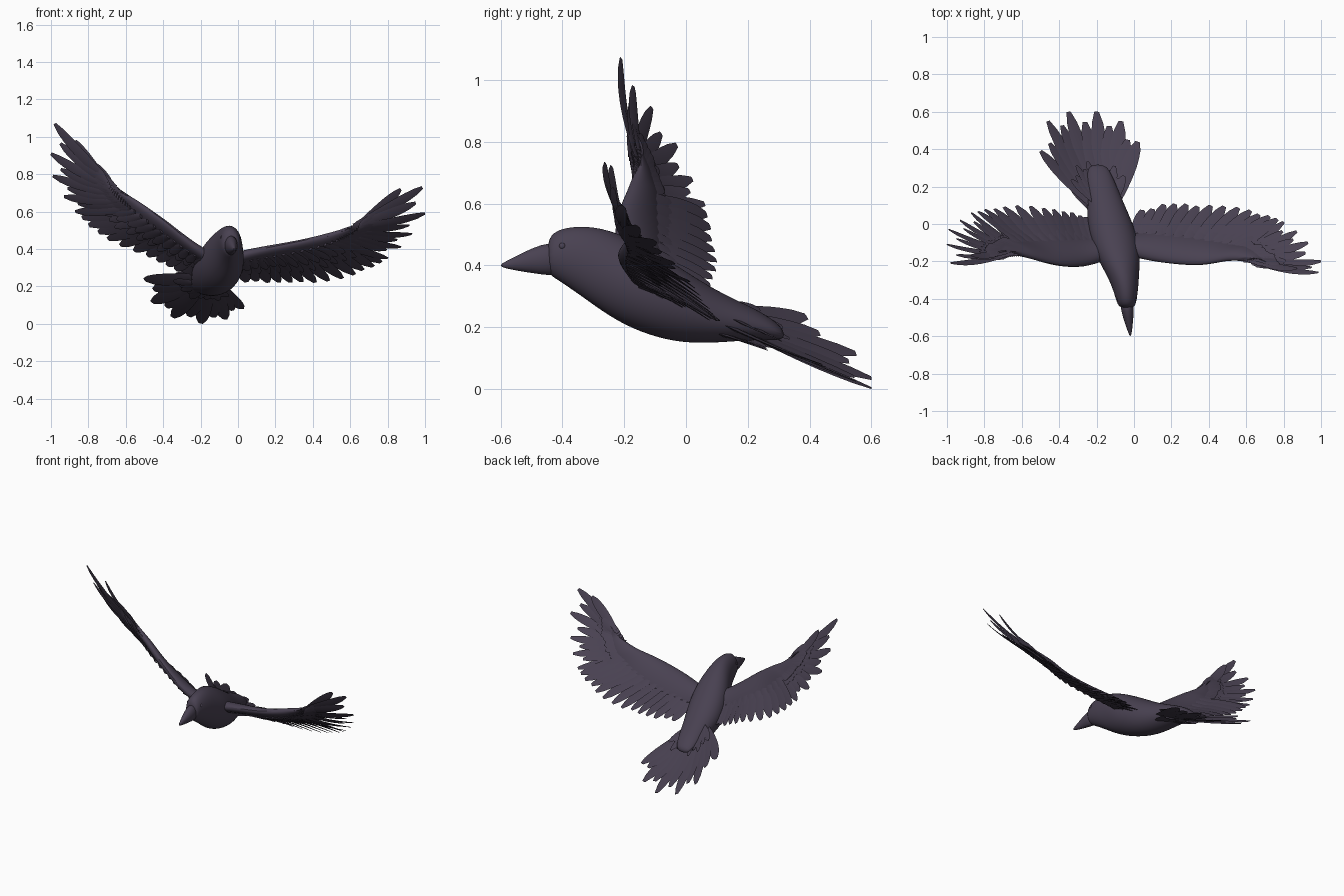
import bpy, bmesh, math, random
from mathutils import Vector, Matrix

random.seed(4)
if "Cube" in bpy.data.objects:
    bpy.data.objects.remove(bpy.data.objects["Cube"])

# One dark plumage colour for the whole bird
COLOUR = (0.066, 0.053, 0.083, 1)
plumage = bpy.data.materials.new("dark_plumage")
plumage.diffuse_color = COLOUR
plumage.use_nodes = True
shader = plumage.node_tree.nodes["Principled BSDF"]
shader.inputs["Base Color"].default_value = COLOUR
shader.inputs["Roughness"].default_value = 0.8


def spline(points, t):
    """Smooth curve through points; t counts from 0 to the last index."""
    p = [Vector(q) for q in points]
    p = [2 * p[0] - p[1]] + p + [2 * p[-1] - p[-2]]
    i = max(0, min(int(t), len(points) - 2))
    a, b, c, d = p[i:i + 4]
    f = t - i
    return b + 0.5 * f * (c - a + f * (2 * a - 5 * b + 4 * c - d
                                       + f * (3 * (b - c) + d - a)))


def add_loft(bm, rings):
    """Skin a closed, capped surface over a row of rings."""
    rows = [[bm.verts.new(p) for p in ring] for ring in rings]
    n = len(rows[0])
    for r, s in zip(rows, rows[1:]):
        for k in range(n):
            bm.faces.new((r[k], r[(k + 1) % n], s[(k + 1) % n], s[k]))
    bm.faces.new(rows[0][::-1])
    bm.faces.new(rows[-1])


def finish(bm, name, levels=0):
    bmesh.ops.recalc_face_normals(bm, faces=bm.faces)
    mesh = bpy.data.meshes.new(name)
    bm.to_mesh(mesh)
    bm.free()
    obj = bpy.data.objects.new(name, mesh)
    bpy.context.collection.objects.link(obj)
    mesh.materials.append(plumage)
    if levels:
        obj.modifiers.new("smooth", "SUBSURF").levels = levels
        obj.modifiers["smooth"].render_levels = levels
    bpy.ops.object.select_all(action="DESELECT")
    obj.select_set(True)
    bpy.context.view_layer.objects.active = obj
    bpy.ops.object.shade_smooth_by_angle(angle=math.radians(50))


BLADE = (0.6, 0.75, 0.88, 0.96, 1, 1, 0.9, 0.72, 0.3)


def add_feather(bm, root, tip, normal, width, sag=0.0, roll=0.15, thick=0.006):
    """Thin curved blade with a raised central shaft."""
    axis = tip - root
    mid = root.lerp(tip, 0.55) - normal * sag * axis.length
    rings = []
    for i, w in enumerate(BLADE):
        t = i / (len(BLADE) - 1)
        centre = root.lerp(mid, t).lerp(mid.lerp(tip, t), t)
        tangent = (mid - root).lerp(tip - mid, t).normalized()
        side = tangent.cross(normal).normalized()
        side = Matrix.Rotation(roll, 3, tangent) @ side
        up = side.cross(tangent)
        half = side * width * w * 0.5
        rib = up * thick * (1.2 - t)
        rings.append([centre + half, centre + rib, centre - half, centre - rib])
    add_loft(bm, rings)


def oval_loft(name, sections, levels, sides=16):
    """Loft of ovals given as (y, x, z, half width, half height)."""
    bm = bmesh.new()
    rings = []
    for y, x, z, w, h in sections:
        ring = [math.tau * k / sides for k in range(sides)]
        rings.append([Vector((x + w * math.cos(a), y, z + h * math.sin(a))) for a in ring])
    add_loft(bm, rings)
    finish(bm, name, levels)


# Body and head in one flowing form, with the beak stepped in front
oval_loft("body", [
    (-0.45, -0.037, 0.425, 0.036, 0.052),
    (-0.425, -0.04, 0.438, 0.053, 0.08),
    (-0.34, -0.045, 0.416, 0.07, 0.116),
    (-0.25, -0.065, 0.376, 0.095, 0.144),
    (-0.15, -0.09, 0.328, 0.128, 0.148),
    (-0.03, -0.12, 0.275, 0.13, 0.128),
    (0.08, -0.145, 0.238, 0.107, 0.092),
    (0.18, -0.17, 0.218, 0.088, 0.063),
    (0.26, -0.185, 0.2, 0.07, 0.042),
    (0.32, -0.195, 0.175, 0.045, 0.018)], 2)
oval_loft("beak", [
    (-0.40, -0.04, 0.42, 0.04, 0.06),
    (-0.47, -0.034, 0.42, 0.034, 0.05),
    (-0.53, -0.028, 0.41, 0.022, 0.031),
    (-0.58, -0.021, 0.402, 0.01, 0.013),
    (-0.60, -0.02, 0.40, 0.003, 0.004)], 1)

# Eyes
for side in (-1, 1):
    bm = bmesh.new()
    spot = Matrix.Translation((-0.041 + side * 0.044, -0.4, 0.462))
    bmesh.ops.create_uvsphere(bm, u_segments=12, v_segments=8, radius=0.012, matrix=spot)
    finish(bm, "left_eye" if side > 0 else "right_eye")


def build_wing(label, bone, tips):
    last = len(tips) - 1
    fan = 5                                 # feathers forming the open fingers

    def frame(v):
        u = 1 - 0.06 * v if v <= fan else 0.7 * (1 - (v - fan) / (last - fan))
        root = spline(bone, u * (len(bone) - 1))
        tip = spline(tips, v)
        m = min(max(v, 1.5), last - 0.3)
        along = spline(tips, m + 0.2) - spline(tips, m - 0.2)
        normal = along.cross(tip - root).normalized()
        return root, tip, normal if normal.z > 0 else -normal

    # Long flight feathers, the fingers bowed upwards
    bm = bmesh.new()
    steps = [0, 1, 1.5, 2, 2.5, 3, 3.5, 4, 4.5, 5] + [fan + 0.29 * k for k in range(1, 14)]
    for v in steps:
        root, tip, normal = frame(v)
        inner = v > fan
        if inner:
            tip = tip.lerp(root, 0.05 * random.random())
        elif v % 1:
            tip = tip.lerp(root, 0.13)
        add_feather(bm, root.lerp(tip, 0.08), tip, normal,
                    0.078 if inner else 0.058, -0.03 if inner else 0.08)
    finish(bm, label + "_flight_feathers")

    # Arm and smooth covert surface, tapered to the hand
    bm = bmesh.new()
    rings = []
    for i in range(25):
        v = last * i / 24
        root, tip, normal = frame(v)
        s = v / last
        chord = (tip - root) * (0.32 + 0.2 * s)
        thick = 0.012 + 0.036 * s
        ring = []
        for k in range(14):
            a = math.tau * k / 14
            f = (1 - math.cos(a)) / 2
            lift = thick * math.sin(a) * (1 - 0.7 * f) + 0.01 * math.sin(math.pi * f)
            ring.append(root + chord * f + normal * lift)
        rings.append(ring)
    add_loft(bm, rings)
    finish(bm, label + "_arm", 1)

    # Short overlapping coverts on the upper and lower faces
    bm = bmesh.new()
    for lift, reach in ((0.012, 0.58), (-0.01, 0.66), (-0.022, 0.5)):
        for k in range(26):
            v = 1.2 + (last - 1.3) * k / 25
            root, tip, normal = frame(v)
            shift = normal * lift
            end = reach + random.uniform(-0.03, 0.03) - (0.12 if v < fan else 0)
            add_feather(bm, root.lerp(tip, 0.15) + shift, root.lerp(tip, end) + shift * 0.6,
                        normal, 0.05, -0.03)
    finish(bm, label + "_coverts")


build_wing("right_wing",
           [(-0.09, -0.17, 0.33), (-0.25, -0.225, 0.435), (-0.39, -0.225, 0.55),
            (-0.54, -0.185, 0.655), (-0.68, -0.145, 0.735)],
           [(-0.87, -0.17, 0.98), (-0.98, -0.21, 1.07), (-1, -0.11, 0.91),
            (-0.99, -0.03, 0.79), (-0.93, 0.02, 0.68), (-0.87, 0.06, 0.6),
            (-0.73, 0.09, 0.47), (-0.5, 0.1, 0.36), (-0.32, 0.06, 0.28), (-0.2, 0.02, 0.25)])
build_wing("left_wing",
           [(-0.03, -0.17, 0.365), (0.14, -0.205, 0.405), (0.34, -0.22, 0.445),
            (0.5, -0.195, 0.485), (0.64, -0.195, 0.525)],
           [(0.87, -0.24, 0.72), (0.985, -0.26, 0.73), (1, -0.2, 0.59),
            (0.93, -0.1, 0.48), (0.87, -0.04, 0.41), (0.8, 0.01, 0.35),
            (0.66, 0.07, 0.27), (0.42, 0.1, 0.22), (0.2, 0.11, 0.22), (0, 0.07, 0.22)])

# Fanned tail: long feathers plus short coverts above and below the root
TAIL = [(-0.5, 0.39, 0.235), (-0.46, 0.55, 0.115), (-0.35, 0.6, 0.035),
        (-0.2, 0.6, 0.003), (-0.07, 0.55, 0.025), (0.02, 0.44, 0.08)]
bm = bmesh.new()
for k in range(11):
    s = k / 10
    tip = spline(TAIL, s * 5)
    across = spline(TAIL, min(s * 5 + 0.3, 5)) - spline(TAIL, max(s * 5 - 0.3, 0))
    root = Vector((-0.22 + 0.11 * s, 0.1, 0.25 - 0.03 * s))
    normal = across.cross(tip - root).normalized()
    normal *= 1 if normal.z > 0 else -1
    if k % 2:
        tip = tip.lerp(root, 0.12)
    add_feather(bm, root, tip, normal, 0.085, 0.03, 0.12)
    for lift, reach in ((0.02, 0.42), (-0.025, 0.38)):
        end = root.lerp(tip, reach + random.uniform(-0.04, 0.04))
        add_feather(bm, root + normal * lift * 1.5, end + normal * lift, normal, 0.05)
finish(bm, "tail_feathers")
